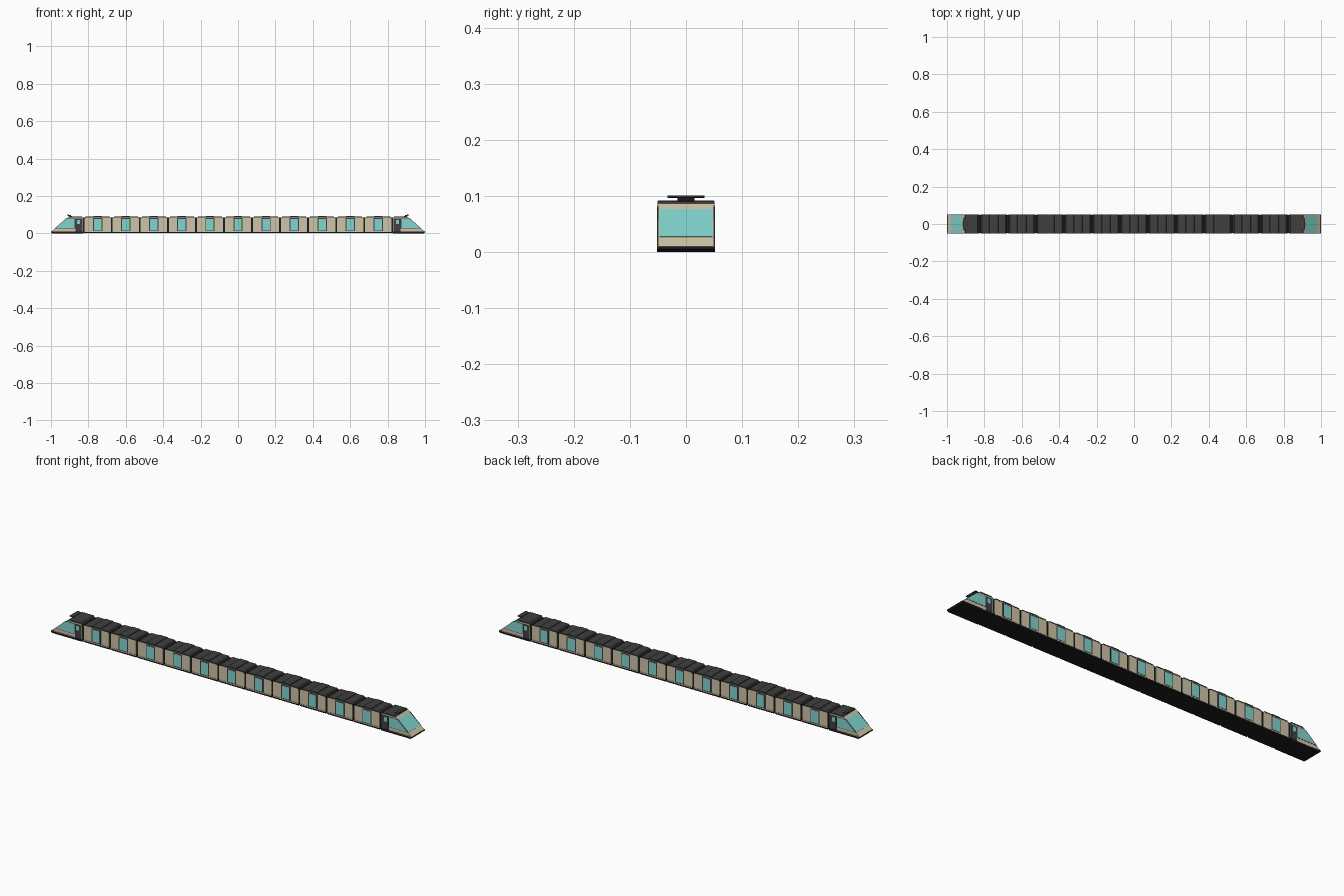
import bpy, bmesh

def mat(name, col):
    m = bpy.data.materials.new(name)
    m.diffuse_color = (*col, 1)
    return m

CREAM = mat("cream_paint", (0.62, 0.55, 0.39))
GLASS = mat("teal_glass", (0.22, 0.66, 0.62))
DARK = mat("dark_grey", (0.05, 0.05, 0.05))
BLACK = mat("black", (0.012, 0.012, 0.012))

def prism(name, pts, y0, y1, material, dx=0.0, flip=1):
    """Extrude an x-z outline from y0 to y1; flip=-1 mirrors it in x."""
    bm = bmesh.new()
    a = [bm.verts.new((flip * x + dx, y0, z)) for x, z in pts]
    b = [bm.verts.new((flip * x + dx, y1, z)) for x, z in pts]
    bm.faces.new(a)
    bm.faces.new(b)
    n = len(pts)
    for i in range(n):
        j = (i + 1) % n
        bm.faces.new((a[i], a[j], b[j], b[i]))
    bmesh.ops.recalc_face_normals(bm, faces=bm.faces)
    me = bpy.data.meshes.new(name)
    bm.to_mesh(me)
    bm.free()
    me.materials.append(material)
    ob = bpy.data.objects.new(name, me)
    bpy.context.collection.objects.link(ob)
    return ob

def rect(x0, x1, z0, z1):
    return [(x0, z0), (x1, z0), (x1, z1), (x0, z1)]

def both_sides(name, pts, y0, y1, material, dx=0.0, flip=1):
    for s, side in ((-1, "front"), (1, "back")):
        prism(f"{name}_{side}", pts, s * y0, s * y1, material, dx, flip)

# eleven passenger sections
for i in range(11):
    x = -0.75 + 0.15 * i
    prism("car_chassis", rect(-0.072, 0.072, 0.001, 0.011), -0.051, 0.051, BLACK, x)
    prism("car_body", [(-0.07, 0.011), (0.07, 0.011), (0.07, 0.08), (0.066, 0.085),
                       (-0.066, 0.085), (-0.07, 0.08)], -0.05, 0.05, CREAM, x)
    prism("car_roof", [(-0.07, 0.08), (-0.066, 0.0835), (0.066, 0.0835), (0.07, 0.08),
                       (0.07, 0.083), (0.064, 0.089), (-0.064, 0.089), (-0.07, 0.083)],
          -0.0505, 0.0505, DARK, x)
    prism("roof_hatch", [(-0.025, 0.088), (0.025, 0.088), (0.022, 0.092), (-0.022, 0.092)],
          -0.05, 0.05, DARK, x)
    both_sides("door_frame", rect(-0.025, 0.025, 0.011, 0.081), 0.049, 0.0515, DARK, x)
    both_sides("door_glass", rect(-0.02, 0.02, 0.016, 0.077), 0.051, 0.052, GLASS, x)
    both_sides("side_rail", rect(-0.07, 0.07, 0.008, 0.012), 0.049, 0.052, CREAM, x)

# flexible joints between sections
for i in range(12):
    x = -0.825 + 0.15 * i
    prism("joint", rect(-0.0055, 0.0055, 0.003, 0.085), -0.048, 0.048, BLACK, x)

# driving cabs at both ends
def slope_x(z):
    return 0.998 - (z - 0.01) * 1.19

def slope_panel(name, z0, z1, lift, y0, y1, material, flip):
    """Thin plate lying on the sloped nose."""
    lx, lz = lift * 0.64, lift * 0.77
    p0, p1 = (slope_x(z0), z0), (slope_x(z1), z1)
    prism(name, [(p0[0] - 0.002, p0[1] - 0.002), (p0[0] + lx, p0[1] + lz),
                 (p1[0] + lx, p1[1] + lz), (p1[0] - 0.002, p1[1] - 0.002)],
          y0, y1, material, 0, flip)

for f in (-1, 1):
    prism("cab_chassis", [(0.828, 0), (0.993, 0), (1.0, 0.005), (1.0, 0.01), (0.828, 0.01)],
          -0.052, 0.052, BLACK, 0, f)
    prism("cab_body", [(0.83, 0.01), (0.998, 0.01), (slope_x(0.086), 0.086), (0.834, 0.086),
                       (0.83, 0.081)], -0.05, 0.05, CREAM, 0, f)
    prism("cab_roof", [(0.83, 0.081), (0.834, 0.085), (slope_x(0.084), 0.084),
                       (0.9, 0.091), (0.836, 0.091), (0.83, 0.085)],
          -0.0505, 0.0505, DARK, 0, f)
    slope_panel("windscreen", 0.027, 0.076, 0.001, -0.047, 0.047, GLASS, f)
    both_sides("cab_window_frame", [(0.87, 0.026), (0.98, 0.026), (0.92, 0.079),
                                    (0.87, 0.079)], 0.049, 0.0508, DARK, 0, f)
    both_sides("cab_window", [(0.873, 0.028), (0.975, 0.028), (0.919, 0.077),
                              (0.873, 0.077)], 0.0505, 0.0513, GLASS, 0, f)
    both_sides("cab_door", rect(0.832, 0.868, 0.011, 0.079), 0.049, 0.0515, DARK, 0, f)
    both_sides("cab_door_glass", rect(0.845, 0.861, 0.05, 0.072), 0.051, 0.052, GLASS, 0, f)
    both_sides("cab_rail", rect(0.87, 0.995, 0.008, 0.012), 0.049, 0.052, CREAM, 0, f)
    # roof wing on a post
    prism("wing_post", [(0.885, 0.09), (0.905, 0.09), (0.915, 0.098), (0.9, 0.098)],
          -0.015, 0.015, DARK, 0, f)
    prism("wing", [(0.893, 0.096), (0.912, 0.0985), (0.912, 0.1005), (0.893, 0.098)],
          -0.033, 0.033, DARK, 0, f)
